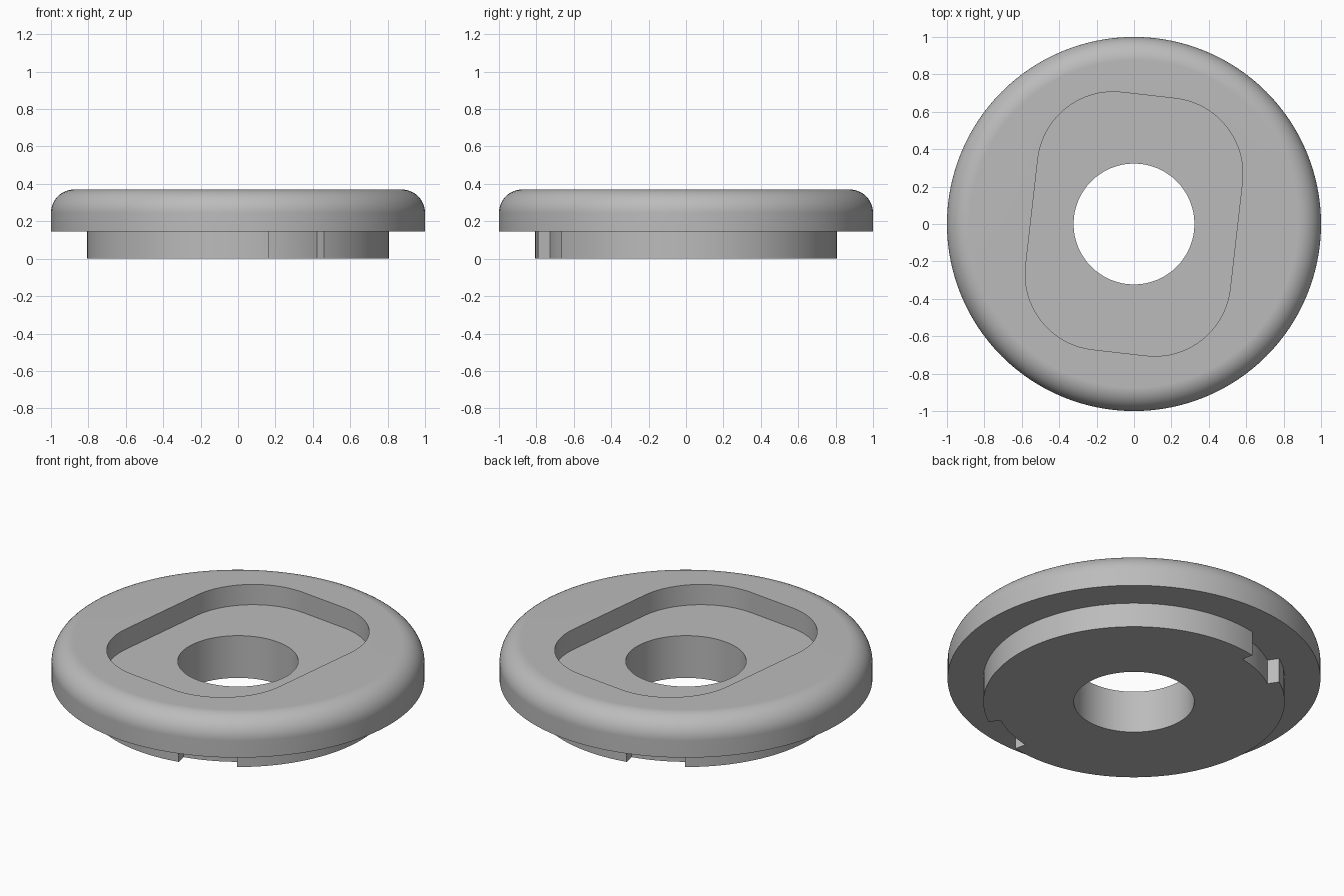
import bpy
import bmesh
from math import cos, sin, pi, radians

if "Cube" in bpy.data.objects:
    bpy.data.objects.remove(bpy.data.objects["Cube"])

SEGMENTS = 128
HOLE_R, COLLAR_R, CAP_R = 0.323, 0.808, 1.0
STEP_Z, FLOOR_Z, TOP_Z = 0.145, 0.25, 0.37
FILLET = 0.125

grey = bpy.data.materials.new("plain grey")
grey.use_nodes = True
grey.diffuse_color = (0.5, 0.5, 0.5, 1)
grey.node_tree.nodes["Principled BSDF"].inputs["Base Color"].default_value = (0.5, 0.5, 0.5, 1)


def make_object(name, bm):
    bmesh.ops.recalc_face_normals(bm, faces=bm.faces)
    mesh = bpy.data.meshes.new(name)
    bm.to_mesh(mesh)
    bm.free()
    mesh.materials.append(grey)
    obj = bpy.data.objects.new(name, mesh)
    bpy.context.collection.objects.link(obj)
    return obj


def arc(cx, cy, r, start, end, steps):
    """Points along an arc, angles in degrees."""
    angles = [radians(start + (end - start) * i / steps) for i in range(steps + 1)]
    return [(cx + r * cos(a), cy + r * sin(a)) for a in angles]


def lathe(name, profile):
    """Closed ring from a closed (radius, height) profile."""
    bm = bmesh.new()
    rings = []
    for i in range(SEGMENTS):
        a = 2 * pi * i / SEGMENTS
        rings.append([bm.verts.new((r * cos(a), r * sin(a), z)) for r, z in profile])
    n = len(profile)
    for i in range(SEGMENTS):
        here, there = rings[i], rings[(i + 1) % SEGMENTS]
        for j in range(n):
            k = (j + 1) % n
            bm.faces.new((here[j], there[j], there[k], here[k]))
    return make_object(name, bm)


def prism(name, outline, z0, z1):
    bm = bmesh.new()
    base = bm.faces.new([bm.verts.new((x, y, z0)) for x, y in outline])
    top = bmesh.ops.extrude_face_region(bm, geom=[base])["geom"]
    bmesh.ops.translate(bm, vec=(0, 0, z1 - z0),
                        verts=[v for v in top if isinstance(v, bmesh.types.BMVert)])
    return make_object(name, bm)


def cut(target, cutter):
    """Subtract the cutter, then discard it."""
    cutter.hide_render = True
    mod = target.modifiers.new("cut", 'BOOLEAN')
    mod.operation, mod.solver, mod.object = 'DIFFERENCE', 'EXACT', cutter
    bpy.context.view_layer.objects.active = target
    bpy.ops.object.modifier_apply(modifier=mod.name)
    bpy.data.objects.remove(cutter)


# Stepped washer body with a rounded upper rim
rim = arc(CAP_R - FILLET, TOP_Z - FILLET, FILLET, 0, 90, 12)
washer = lathe("washer_body", [(HOLE_R, 0), (COLLAR_R, 0), (COLLAR_R, STEP_Z),
                               (CAP_R, STEP_Z)] + rim + [(HOLE_R, TOP_Z)])

# Tilted rounded-rectangle pocket in the top
half_w, half_l, corner, tilt = 0.55, 0.692, 0.405, radians(-6.5)
outline = []
for i, (sx, sy) in enumerate([(1, 1), (-1, 1), (-1, -1), (1, -1)]):
    outline += arc(sx * (half_w - corner), sy * (half_l - corner), corner,
                   90 * i, 90 * i + 90, 20)
outline = [(x * cos(tilt) - y * sin(tilt), x * sin(tilt) + y * cos(tilt)) for x, y in outline]
cut(washer, prism("pocket_cutter", outline, FLOOR_Z, TOP_Z + 0.2))

# Two opposite notches in the lower collar
for turn in (0, 180):
    a, b = -78.2 + turn, -55.4 + turn
    sector = arc(0, 0, 0.742, a, b, 8) + arc(0, 0, 0.9, b, a, 8)
    cut(washer, prism("notch_cutter", sector, -0.1, STEP_Z))

# Smooth curved walls, crisp edges
bpy.ops.object.select_all(action='DESELECT')
washer.select_set(True)
bpy.context.view_layer.objects.active = washer
bpy.ops.object.shade_smooth_by_angle(angle=radians(30))
weighted = washer.modifiers.new("even_normals", 'WEIGHTED_NORMAL')
weighted.keep_sharp = True
